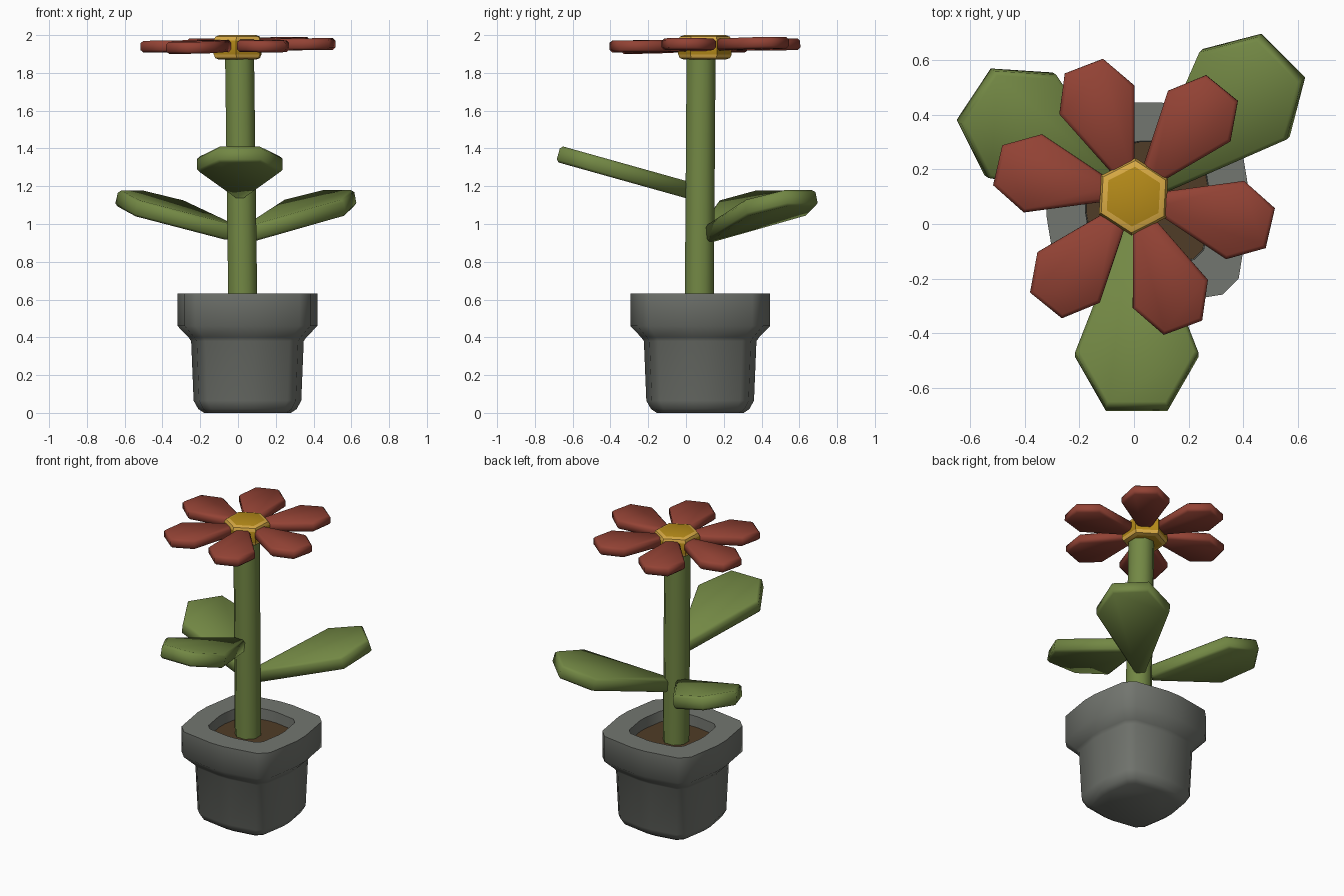
import bpy, bmesh, math
from mathutils import Matrix, Vector

if "Cube" in bpy.data.objects:
    bpy.data.objects.remove(bpy.data.objects["Cube"])


def material(name, rgb):
    m = bpy.data.materials.new(name)
    m.diffuse_color = (*rgb, 1.0)
    m.use_nodes = True
    m.node_tree.nodes["Principled BSDF"].inputs["Base Color"].default_value = m.diffuse_color
    return m


GREEN = material("leaf green", (0.17, 0.245, 0.058))
RED = material("petal red", (0.29, 0.055, 0.035))
GREY = material("pot grey", (0.17, 0.18, 0.16))
BROWN = material("soil brown", (0.08, 0.045, 0.02))
GOLD = material("dark gold", (0.47, 0.26, 0.01))
LIGHT_GOLD = material("light gold", (0.70, 0.41, 0.06))


def finish(bm, name, mats, angle=40):
    bmesh.ops.recalc_face_normals(bm, faces=bm.faces)
    me = bpy.data.meshes.new(name)
    bm.to_mesh(me)
    bm.free()
    for m in mats:
        me.materials.append(m)
    me.shade_smooth()
    me.set_sharp_from_angle(angle=math.radians(angle))
    ob = bpy.data.objects.new(name, me)
    bpy.context.collection.objects.link(ob)
    return ob


def loft(rings):
    """Skin a list of equally long point rings and cap both ends."""
    bm = bmesh.new()
    rows = [[bm.verts.new(p) for p in ring] for ring in rings]
    n = len(rows[0])
    for a, b in zip(rows, rows[1:]):
        for i in range(n):
            j = (i + 1) % n
            bm.faces.new((a[i], a[j], b[j], b[i]))
    bm.faces.new(rows[0])
    bm.faces.new(rows[-1])
    return bm


def ngon(n, r, centre, start=0.0):
    return [(centre[0] + r * math.cos(start + math.tau * i / n),
             centre[1] + r * math.sin(start + math.tau * i / n), centre[2]) for i in range(n)]


# rounded-square pot section, scaled so half width is r
def pot_ring(r, z):
    side = [(1, -0.13), (1, 0.13), (0.9, 0.745), (0.745, 0.9)]
    pts = []
    for k in range(4):
        rot = Matrix.Rotation(k * math.pi / 2, 2)
        for p in side:
            q = rot @ Vector(p) * r
            pts.append((0.05 + q.x, 0.075 + q.y, z))
    return pts


# pot with rim and hollow top
profile = [(0.23, 0.0), (0.26, 0.02), (0.285, 0.065), (0.298, 0.38), (0.312, 0.40),
           (0.37, 0.46), (0.37, 0.632), (0.228, 0.632), (0.222, 0.50)]
finish(loft([pot_ring(r, z) for r, z in profile]), "pot", [GREY], 50)

# soil
finish(loft([pot_ring(0.223, 0.51), pot_ring(0.226, 0.56)]), "soil", [BROWN])

# slightly leaning stem
finish(loft([ngon(8, 0.083, (0.026, 0.07, 0.53), math.pi / 8),
             ngon(8, 0.083, (0.008, 0.08, 1.91), math.pi / 8)]), "stem", [GREEN], 60)


# flat thick blade along +x, used for leaves and petals
def blade(name, mat, outline, thick, bevel, origin, yaw, pitch):
    pts = outline + [(x, -y) for x, y in reversed(outline)]
    bm = loft([[(x, y, z) for x, y in pts] for z in (-thick / 2, thick / 2)])
    rim = [e for e in bm.edges if abs(e.verts[0].co.z - e.verts[1].co.z) < 1e-6]
    bmesh.ops.bevel(bm, geom=rim, offset=bevel, segments=1, affect='EDGES')
    bm.transform(Matrix.Translation(origin) @ Matrix.Rotation(yaw, 4, 'Z')
                 @ Matrix.Rotation(-pitch, 4, 'Y'))
    finish(bm, name, [mat], 50)


# three leaves: angle, height at the stem axis, wide and tip distance
for name, ang, z, wide, tip in (("front_leaf", -90, 1.16, 0.58, 0.785),
                                ("right_leaf", 45, 0.93, 0.58, 0.78),
                                ("left_leaf", 146.5, 0.94, 0.53, 0.735)):
    blade(name, GREEN, [(0.06, 0.03), (wide, 0.226), (tip, 0.113)], 0.088, 0.014,
          (0.01, 0.08, z), math.radians(ang), math.atan(0.28))

# six petals
for i, ang in enumerate((51, 111, 167, 231, 290.5, 347)):
    a = math.radians(ang)
    tilt = math.atan(0.02 * (math.cos(a) + math.sin(a)))
    blade(f"petal_{i + 1}", RED, [(0.07, 0.03), (0.38, 0.147), (0.512, 0.075)], 0.062, 0.013,
          (0, 0.1, 1.946), a, tilt)

# hexagonal flower centre with lighter bevelled rims
bm = loft([ngon(6, 0.142, (-0.002, 0.1, z), math.radians(87)) for z in (1.87, 2.0)])
rim = [e for e in bm.edges if abs(e.verts[0].co.z - e.verts[1].co.z) < 1e-6]
res = bmesh.ops.bevel(bm, geom=rim, offset=0.028, segments=2, profile=0.5, affect='EDGES')
for f in res["faces"]:
    f.material_index = 1
finish(bm, "flower_centre", [GOLD, LIGHT_GOLD], 40)
